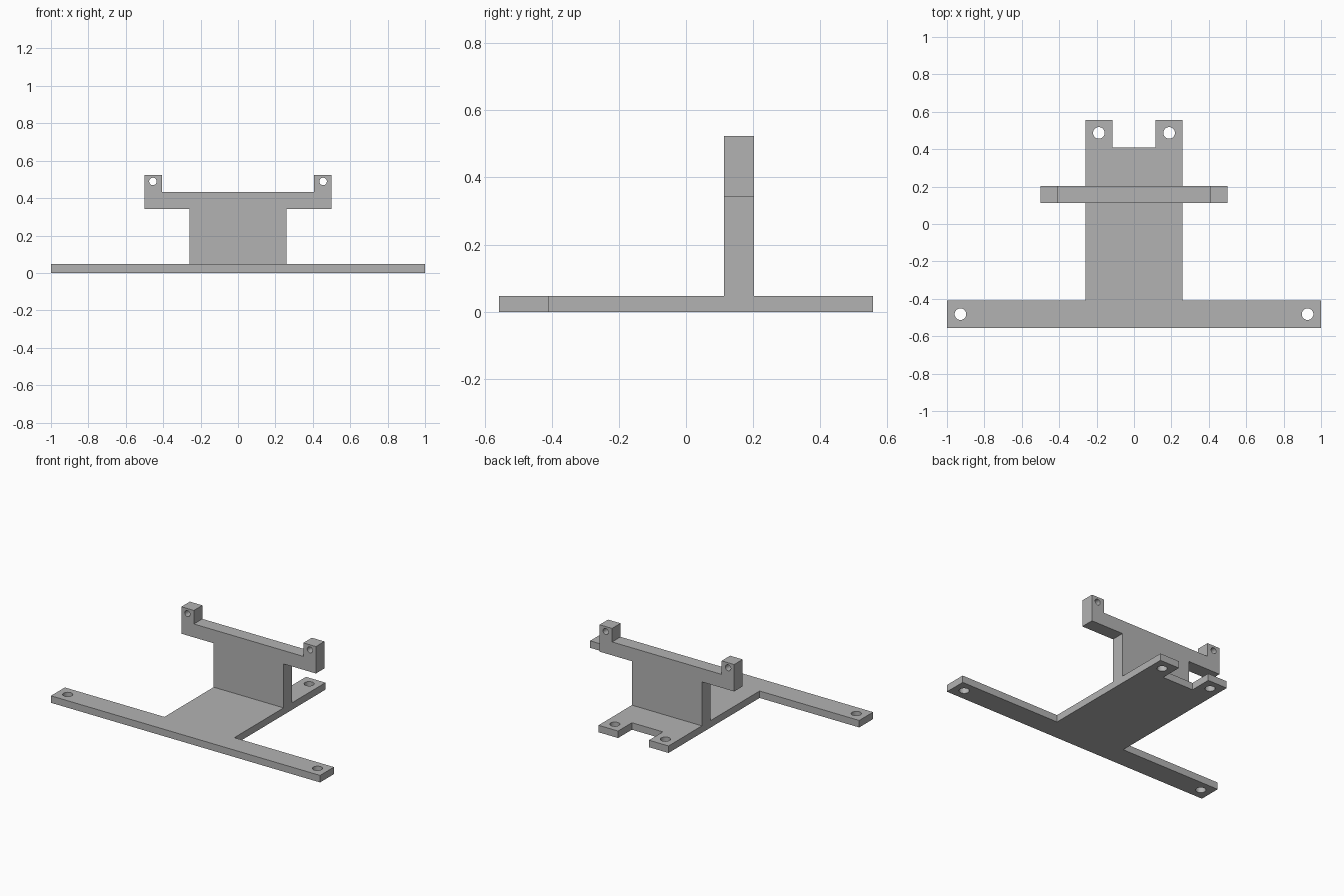
import bpy, bmesh
from math import cos, sin, pi, radians
from mathutils import Matrix

cube = bpy.data.objects.get("Cube")
if cube:
    bpy.data.objects.remove(cube, do_unlink=True)

grey = bpy.data.materials.new("plain grey")
grey.use_nodes = True
colour = (0.45, 0.45, 0.45, 1)
grey.diffuse_color = colour
grey.node_tree.nodes["Principled BSDF"].inputs["Base Color"].default_value = colour


def add_loop(curve, points):
    spline = curve.splines.new("POLY")
    spline.points.add(len(points) - 1)
    for p, (u, v) in zip(spline.points, points):
        p.co = (u, v, 0, 1)
    spline.use_cyclic_u = True


def plate(name, half, holes, radius, thickness, matrix):
    """Extrude a mirrored half outline, pierced by mirrored round holes."""
    curve = bpy.data.curves.new(name, "CURVE")
    curve.dimensions = "2D"
    curve.fill_mode = "BOTH"
    curve.extrude = thickness / 2
    add_loop(curve, half + [(-u, v) for u, v in reversed(half)])
    for cu, cv in holes:
        for side in (-1, 1):
            add_loop(curve, [(side * cu + radius * cos(i * pi / 16),
                              cv + radius * sin(i * pi / 16)) for i in range(32)])
    temp = bpy.data.objects.new(name, curve)
    bpy.context.collection.objects.link(temp)
    graph = bpy.context.evaluated_depsgraph_get()
    mesh = bpy.data.meshes.new_from_object(temp.evaluated_get(graph))
    bpy.data.objects.remove(temp, do_unlink=True)
    mesh.transform(matrix)
    bm = bmesh.new()
    bm.from_mesh(mesh)
    bmesh.ops.remove_doubles(bm, verts=bm.verts, dist=0.0001)
    bmesh.ops.recalc_face_normals(bm, faces=bm.faces)
    bm.to_mesh(mesh)
    bm.free()
    mesh.materials.clear()
    mesh.materials.append(grey)
    obj = bpy.data.objects.new(name, mesh)
    bpy.context.collection.objects.link(obj)
    return obj


# Flat base: wide front bar, central tongue and two rear tabs
base_h = 0.047
base_half = [(1, -0.557), (1, -0.41), (0.26, -0.41), (0.26, 0.557),
             (0.115, 0.557), (0.115, 0.41)]
bracket = plate("bracket", base_half, [(0.928, -0.482), (0.188, 0.487)], 0.031,
                base_h, Matrix.Translation((0, 0, base_h / 2)))

# Upright wall with a crossbar and two raised ears
wall_half = [(0.26, 0.02), (0.26, 0.342), (0.5, 0.342), (0.5, 0.523),
             (0.407, 0.523), (0.407, 0.432)]
stand = Matrix.Translation((0, 0.158, 0)) @ Matrix.Rotation(radians(90), 4, "X")
wall = plate("upright_wall", wall_half, [(0.455, 0.489)], 0.02, 0.09, stand)

# Fuse the wall into the base
fuse = bracket.modifiers.new("fuse", "BOOLEAN")
fuse.operation = "UNION"
fuse.solver = "EXACT"
fuse.object = wall
graph = bpy.context.evaluated_depsgraph_get()
fused = bpy.data.meshes.new_from_object(bracket.evaluated_get(graph))
bracket.modifiers.clear()
bracket.data = fused
bpy.data.objects.remove(wall, do_unlink=True)

# Tidy flat areas and keep the edges crisp
bm = bmesh.new()
bm.from_mesh(fused)
bmesh.ops.dissolve_limit(bm, angle_limit=radians(1), verts=bm.verts, edges=bm.edges)
for face in bm.faces:
    face.smooth = False
    face.material_index = 0
bm.to_mesh(fused)
bm.free()
